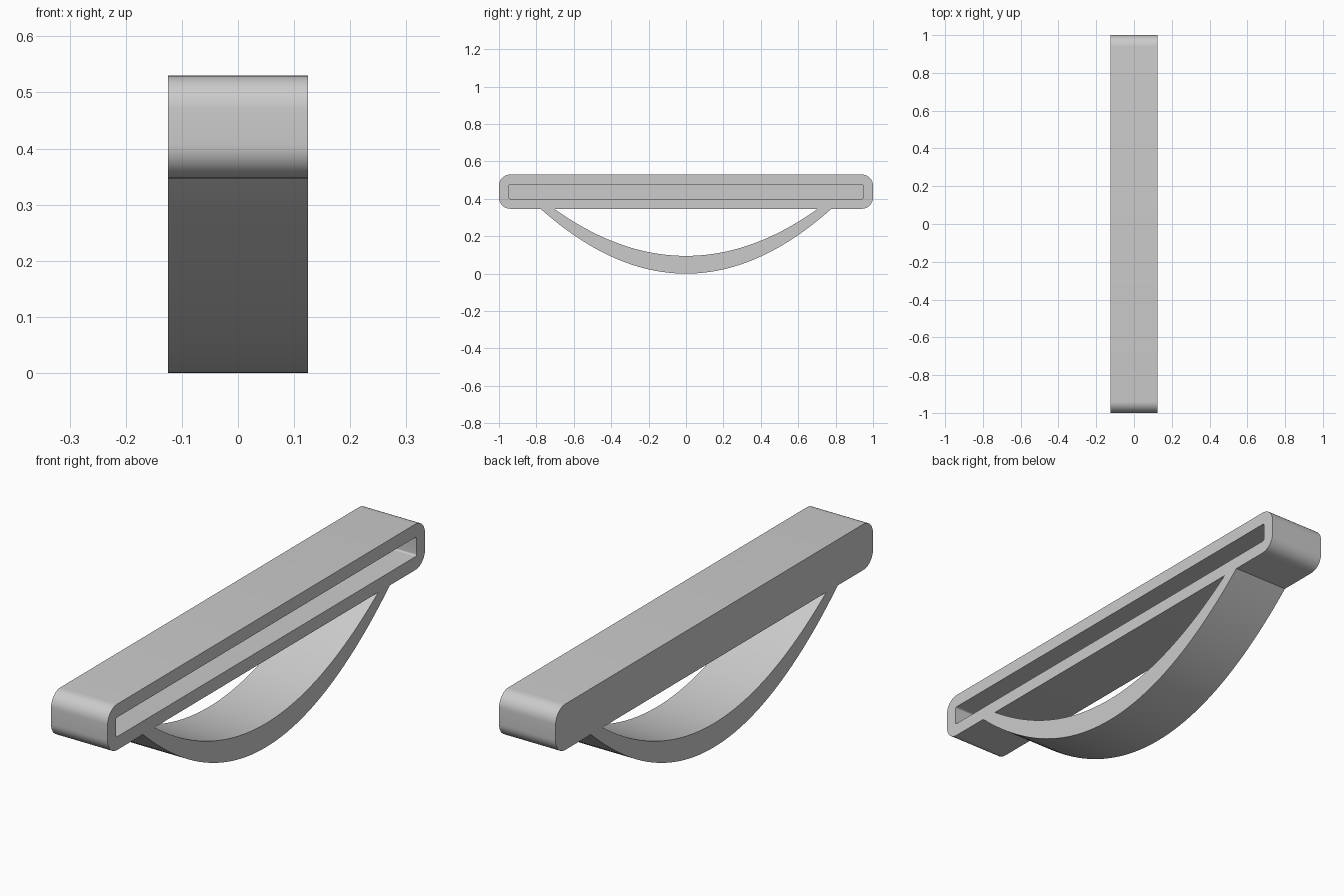
import bpy, bmesh
from mathutils import Vector

cube = bpy.data.objects.get("Cube")
if cube:
    bpy.data.objects.remove(cube, do_unlink=True)

WIDTH = 0.25
BOTTOM, TOP = 0.347, 0.53
WALL = 0.053

grey = bpy.data.materials.new("plain grey")
grey.use_nodes = True
grey.diffuse_color = (0.6, 0.6, 0.6, 1)
grey.node_tree.nodes["Principled BSDF"].inputs["Base Color"].default_value = (0.6, 0.6, 0.6, 1)


def finish(bm, name):
    bmesh.ops.recalc_face_normals(bm, faces=bm.faces)
    mesh = bpy.data.meshes.new(name)
    bm.to_mesh(mesh)
    bm.free()
    mesh.materials.append(grey)
    obj = bpy.data.objects.new(name, mesh)
    bpy.context.collection.objects.link(obj)
    bpy.ops.object.select_all(action='DESELECT')
    obj.select_set(True)
    bpy.context.view_layer.objects.active = obj
    bpy.ops.object.shade_smooth_by_angle()
    return obj


# Long bar with rounded ends and a slot open on its +x side
bm = bmesh.new()
bmesh.ops.create_cube(bm, size=1)
bmesh.ops.scale(bm, vec=(WIDTH, 2, TOP - BOTTOM), verts=bm.verts)
bmesh.ops.translate(bm, vec=(0, 0, (TOP + BOTTOM) / 2), verts=bm.verts)
across = [e for e in bm.edges
          if abs(e.verts[0].co.x - e.verts[1].co.x) > WIDTH / 2]
bmesh.ops.bevel(bm, geom=across, offset=0.06, offset_type='OFFSET',
                segments=10, profile=0.5, affect='EDGES')
bm.normal_update()
side = max(bm.faces, key=lambda f: f.calc_center_median().x)
bmesh.ops.inset_region(bm, faces=[side], thickness=WALL, use_even_offset=True)
floor = bmesh.ops.extrude_discrete_faces(bm, faces=[side])["faces"][0]
bmesh.ops.translate(bm, vec=(WALL - WIDTH, 0, 0), verts=floor.verts)
finish(bm, "slotted_bar")

# Bowed strip below: two parabolas, thinner towards the ends
STEPS = 48
bm = bmesh.new()
rows = []
for i in range(STEPS + 1):
    t = 2 * i / STEPS - 1
    outer = (0.778 * t, BOTTOM * t * t)
    inner = (0.705 * t, 0.095 + (BOTTOM - 0.095) * t * t)
    rows.append([bm.verts.new(Vector((x, y, z)))
                 for x, (y, z) in ((-WIDTH / 2, outer), (WIDTH / 2, outer),
                                   (WIDTH / 2, inner), (-WIDTH / 2, inner))])
for a, b in zip(rows, rows[1:]):
    for k in range(4):
        n = (k + 1) % 4
        bm.faces.new((a[k], a[n], b[n], b[k]))
bm.faces.new(rows[0])
bm.faces.new(rows[-1])
finish(bm, "bowed_strip")
